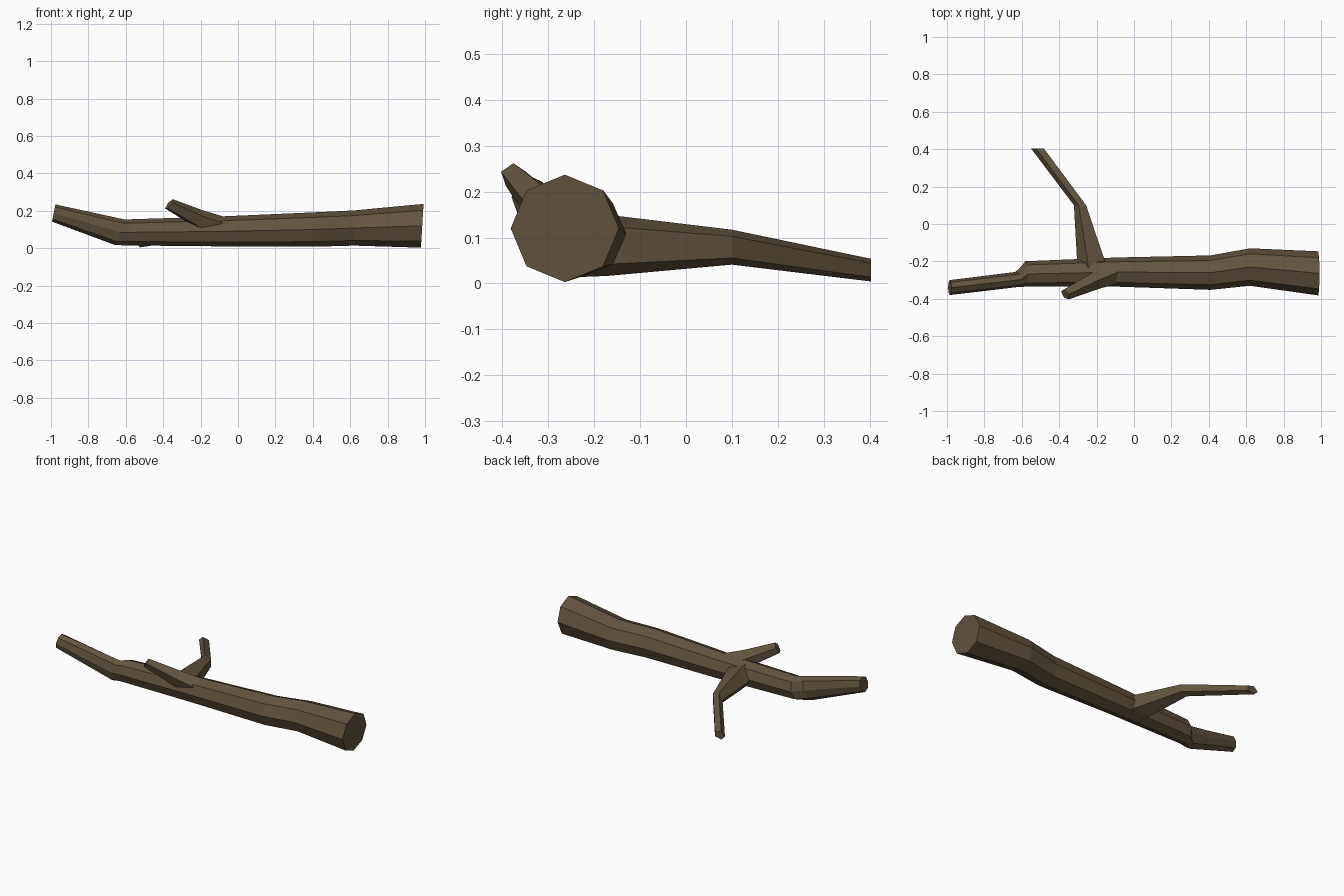
import bpy, bmesh
from math import sin, cos, tau, radians
from mathutils import Vector

cube = bpy.data.objects.get("Cube")
if cube:
    bpy.data.objects.remove(cube)

bark = bpy.data.materials.new("brown_bark")
bark.use_nodes = True
bark.diffuse_color = (0.122, 0.088, 0.050, 1)
bark.node_tree.nodes["Principled BSDF"].inputs["Base Color"].default_value = bark.diffuse_color


def limb(name, stations, sides, turn, yaw, lean=0.0):
    """Loft rings; each station is x, y, z, half width, half height, ring lean."""
    bm = bmesh.new()
    side = Vector((-sin(radians(yaw)), cos(radians(yaw)), 0))
    rings = []
    for x, y, z, a, b, tilt in stations:
        up = Vector((tilt, 0, 1))
        rings.append([bm.verts.new(Vector((x, y, z))
                      + side * a * cos(radians(turn) + tau * i / sides)
                      + up * b * sin(radians(turn) + tau * i / sides))
                      for i in range(sides)])
    for r, s in zip(rings, rings[1:]):
        for i in range(sides):
            j = (i + 1) % sides
            bm.faces.new((r[i], r[j], s[j], s[i]))
    bm.faces.new(rings[0])
    bm.faces.new(rings[-1])
    bmesh.ops.recalc_face_normals(bm, faces=bm.faces)
    mesh = bpy.data.meshes.new(name)
    bm.to_mesh(mesh)
    bm.free()
    mesh.materials.append(bark)
    obj = bpy.data.objects.new(name, mesh)
    bpy.context.collection.objects.link(obj)


# Main stick, thick end to thin end
limb("trunk", [
    (0.985, -0.264, 0.120, 0.118, 0.117, 0.06),
    (0.62, -0.230, 0.108, 0.100, 0.094, 0),
    (0.41, -0.260, 0.100, 0.092, 0.092, 0),
    (-0.09, -0.257, 0.090, 0.078, 0.080, 0),
    (-0.58, -0.267, 0.085, 0.068, 0.070, 0.2),
    (-0.63, -0.297, 0.085, 0.041, 0.068, 0.4),
    (-0.985, -0.340, 0.188, 0.040, 0.046, 0.2),
], 8, 0, 0)

# Long side twig bending away at the back
limb("back_branch", [
    (-0.215, -0.24, 0.085, 0.090, 0.075, 0),
    (-0.228, -0.17, 0.083, 0.078, 0.070, 0),
    (-0.285, 0.10, 0.079, 0.036, 0.040, 0),
    (-0.512, 0.403, 0.029, 0.038, 0.026, 0),
], 5, 36, -90)

# Short stub rising at the front
limb("front_branch", [
    (-0.08, -0.255, 0.105, 0.065, 0.065, 0),
    (-0.20, -0.300, 0.150, 0.050, 0.053, 0.2),
    (-0.367, -0.376, 0.235, 0.031, 0.027, 0.7),
], 5, 18, 24)
